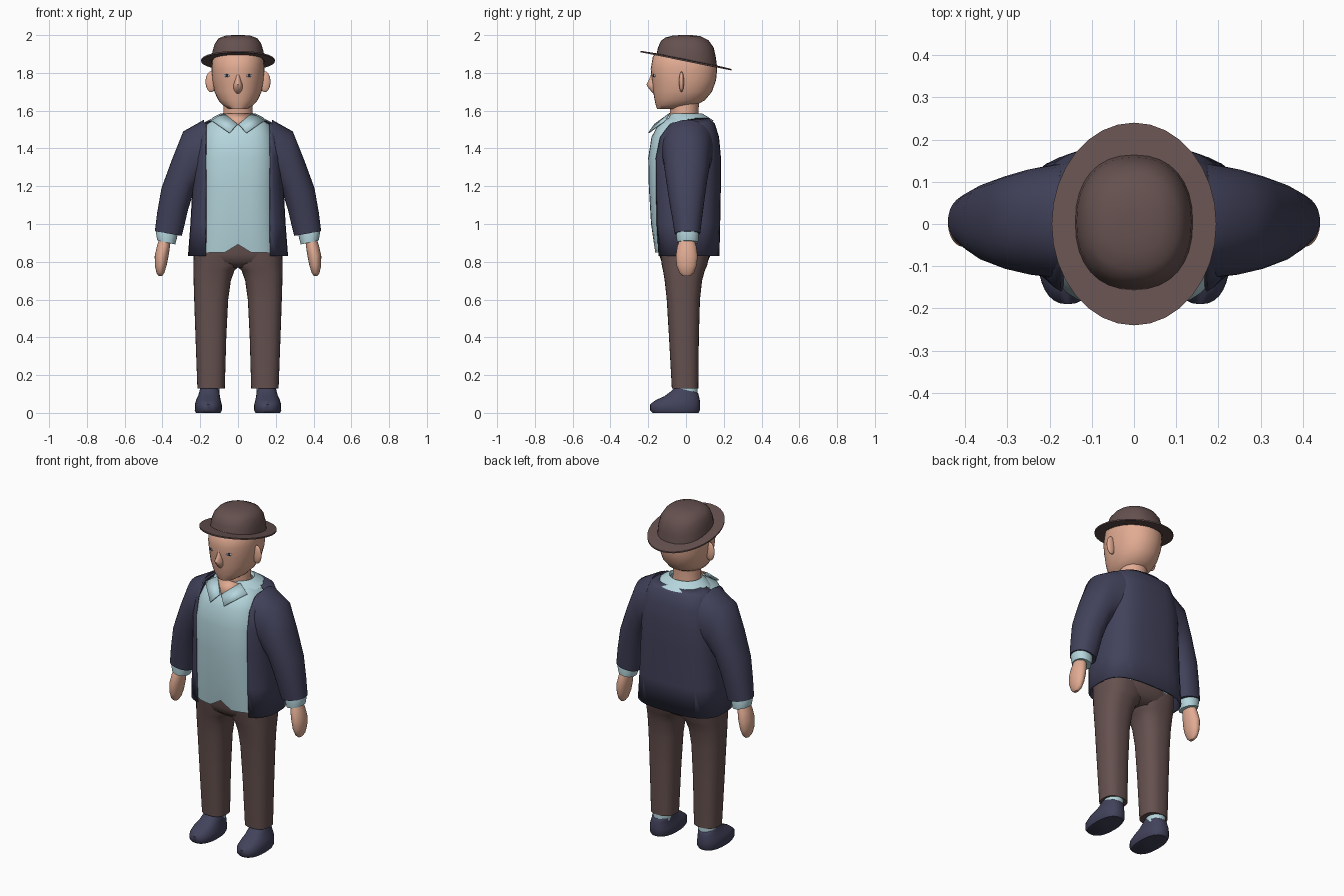
import bpy, bmesh, math
from mathutils import Matrix


def material(name, r, g, b):
    m = bpy.data.materials.new(name)
    m.diffuse_color = (r, g, b, 1)
    return m


NAVY = material("navy_cloth", 0.054, 0.054, 0.105)
BROWN = material("brown_cloth", 0.13, 0.082, 0.078)
SHIRT = material("pale_blue_cloth", 0.46, 0.67, 0.72)
SKIN = material("skin", 0.76, 0.41, 0.29)
DARK = material("dark_eye", 0.02, 0.03, 0.06)
WHITE = material("eye_white", 0.6, 0.6, 0.62)


def finish(name, bm, mat, mirror=False, thick=0, angle=50):
    """Turn a bmesh into a smooth object, optionally mirrored and thickened."""
    bmesh.ops.recalc_face_normals(bm, faces=bm.faces)
    me = bpy.data.meshes.new(name)
    bm.to_mesh(me)
    bm.free()
    me.materials.append(mat)
    me.polygons.foreach_set("use_smooth", [True] * len(me.polygons))
    me.set_sharp_from_angle(angle=math.radians(angle))
    ob = bpy.data.objects.new(name, me)
    bpy.context.collection.objects.link(ob)
    if thick:
        s = ob.modifiers.new("thickness", 'SOLIDIFY')
        s.thickness, s.offset = thick, 0
    if mirror:
        ob.modifiers.new("mirror", 'MIRROR').use_clip = False
    return ob


def sym(hx, z, y0, y1, ty=0):
    """Ring centred on x = 0; ty tilts it from front to back."""
    return (-hx, z, hx, z, y0, y1, ty)


def loft(rings, p=2.0, n=32, caps=True):
    """Skin superellipse rings (xa, za, xb, zb, y0, y1, tilt)."""
    bm = bmesh.new()
    loops = []
    for xa, za, xb, zb, y0, y1, *ty in rings:
        ty = ty[0] if ty else 0
        loop = []
        for i in range(n):
            c, s = math.cos(2 * math.pi * i / n), math.sin(2 * math.pi * i / n)
            u = math.copysign(abs(c) ** (2 / p), c)
            v = math.copysign(abs(s) ** (2 / p), s)
            t = (1 + u) / 2
            y = (y0 + y1) / 2 + (y1 - y0) / 2 * v
            loop.append(bm.verts.new((xa + (xb - xa) * t, y, za + (zb - za) * t + ty * y)))
        loops.append(loop)
    for a, b in zip(loops, loops[1:]):
        for i in range(n):
            j = (i + 1) % n
            bm.faces.new((a[i], a[j], b[j], b[i]))
    if caps:
        bm.faces.new(loops[0])
        bm.faces.new(loops[-1])
    return bm


def plate(name, pts, mat, mirror=False):
    bm = bmesh.new()
    bm.faces.new([bm.verts.new(q) for q in pts])
    finish(name, bm, mat, mirror, 0.006)


def blob(name, centre, radii, mat, yaw=0):
    bm = bmesh.new()
    bmesh.ops.create_uvsphere(bm, u_segments=20, v_segments=12, radius=1)
    m = (Matrix.Translation(centre) @ Matrix.Rotation(math.radians(yaw), 4, 'Z')
         @ Matrix.Diagonal((*radii, 1)))
    bmesh.ops.transform(bm, matrix=m, verts=bm.verts)
    finish(name, bm, mat, True)


# Hat: domed crown and tilted oval brim
finish("hat_crown", loft([
    sym(.14, 1.86, -.158, .165, -.2), sym(.136, 1.91, -.148, .158, -.17),
    sym(.124, 1.953, -.133, .146, -.12), sym(.105, 1.981, -.108, .118, -.06),
    sym(.07, 1.996, -.07, .075, -.02), sym(.03, 2.0, -.03, .03)], 2.3), BROWN)
finish("hat_brim", loft([
    sym(.12, 1.863, -.14, .14, -.2), sym(.195, 1.861, -.24, .24, -.2),
    sym(.195, 1.869, -.24, .24, -.2), sym(.12, 1.873, -.14, .14, -.2)]), BROWN)

# Head, nose, ears, eyes
finish("head", loft([
    sym(.05, 1.61, -.153, -.02), sym(.082, 1.63, -.16, .055), sym(.104, 1.655, -.166, .1),
    sym(.125, 1.70, -.174, .137), sym(.136, 1.76, -.18, .159), sym(.14, 1.82, -.187, .165),
    sym(.135, 1.88, -.175, .155, -.05), sym(.11, 1.92, -.12, .12, -.1)], 2.15), SKIN)
finish("nose", loft([
    sym(.015, 1.692, -.175, -.14), sym(.024, 1.715, -.195, -.14), sym(.024, 1.738, -.21, -.14),
    sym(.015, 1.765, -.196, -.14), sym(.01, 1.795, -.184, -.14)], n=16), SKIN)
blob("ears", (.142, -.024, 1.753), (.03, .013, .055), SKIN)
blob("eye_whites", (.06, -.169, 1.785), (.017, .004, .007), WHITE, 22)
blob("eye_pupils", (.06, -.171, 1.786), (.008, .004, .008), DARK, 22)

# Neck and open throat
finish("neck", loft([sym(.085, 1.53, -.08, .07), sym(.078, 1.58, -.085, .065),
                     sym(.075, 1.66, -.085, .07)]), SKIN)
plate("throat", [(-.072, -.088, 1.582), (.072, -.088, 1.582), (0, -.158, 1.525)], SKIN)

# Shirt with notched hem
bm = loft([
    sym(.22, .85, -.165, .14), sym(.21, 1.0, -.185, .145), sym(.205, 1.2, -.197, .145),
    sym(.205, 1.35, -.2, .145), sym(.19, 1.46, -.183, .14), sym(.165, 1.53, -.145, .125),
    sym(.1, 1.565, -.088, .09)], 2.8, caps=False)
for v in bm.verts:
    if v.co.z < .86 and v.co.y < 0 and abs(v.co.x) < .01:
        v.co.z = .892
finish("shirt", bm, SHIRT)

# Shirt collar: sloping band with two points
finish("collar_band", loft([
    sym(.157, 1.545, -.1, .148), sym(.13, 1.566, -.09, .118), sym(.092, 1.585, -.08, .085),
    sym(.086, 1.57, -.075, .075)], caps=False), SHIRT)
plate("collar_points", [(.004, -.165, 1.528), (.045, -.198, 1.482), (.14, -.11, 1.548),
                        (.075, -.085, 1.586)], SHIRT, True)

# Jacket body, cut open down the front
bm = loft([
    sym(.26, .83, -.158, .172), sym(.247, 1.0, -.173, .176), sym(.235, 1.22, -.183, .18),
    sym(.23, 1.35, -.186, .18), sym(.21, 1.46, -.172, .17), sym(.185, 1.53, -.135, .148),
    sym(.13, 1.556, -.1, .12)], 3.0, caps=False)
for x in (-.17, .17):
    bmesh.ops.bisect_plane(bm, geom=bm.verts[:] + bm.edges[:] + bm.faces[:],
                           plane_co=(x, 0, 0), plane_no=(1, 0, 0))
front = [f for f in bm.faces
         if abs(f.calc_center_median().x) < .17 and f.calc_center_median().y < 0]
bmesh.ops.delete(bm, geom=front, context='FACES')
finish("jacket_body", bm, NAVY, thick=.01)

# Sleeves, cuffs, hands
finish("jacket_sleeves", loft([
    (.155, 1.22, .18, 1.552, -.13, .145), (.20, 1.21, .29, 1.49, -.12, .13),
    (.235, 1.17, .35, 1.34, -.108, .115), (.266, 1.07, .405, 1.19, -.09, .098),
    (.282, 1.0, .428, 1.06, -.073, .085), (.298, .937, .44, .962, -.06, .075)], 2.2),
    NAVY, True)
finish("shirt_cuffs", loft([
    (.318, .975, .425, .99, -.048, .06), (.322, .93, .435, .955, -.052, .068),
    (.332, .892, .427, .912, -.047, .064)], 2.2), SHIRT, True)
finish("hands", loft([
    (.355, .93, .415, .93, -.03, .04), (.36, .88, .43, .88, -.047, .055),
    (.368, .83, .441, .83, -.054, .062), (.378, .78, .44, .78, -.05, .056),
    (.39, .742, .432, .742, -.035, .042), (.402, .724, .42, .724, -.015, .022)], n=24),
    SKIN, True)

# Trousers: hips and two legs
finish("trouser_hips", loft([
    sym(.16, .77, -.09, .08), sym(.225, .80, -.13, .115), sym(.235, .84, -.143, .132),
    sym(.225, .93, -.145, .135)], 2.5), BROWN)
finish("trouser_legs", loft([
    (.07, .13, .215, .13, -.075, .065), (.062, .4, .225, .4, -.09, .068),
    (.052, .6, .232, .6, -.102, .074), (.038, .70, .235, .70, -.113, .085),
    (.018, .755, .236, .755, -.122, .1), (-.01, .78, .236, .78, -.128, .112),
    (-.01, .86, .235, .86, -.138, .128)], 2.5), BROWN, True)

# Socks and shoes
finish("socks", loft([(.098, .09, .202, .09, -.05, .062),
                      (.098, .16, .202, .16, -.05, .062)], n=24), SHIRT, True)
finish("shoes", loft([
    (.092, 0, .222, 0, -.178, .066), (.085, .014, .229, .014, -.19, .074),
    (.086, .045, .228, .045, -.19, .075), (.092, .068, .222, .068, -.16, .073),
    (.096, .088, .212, .088, -.115, .069), (.098, .108, .206, .108, -.078, .065, -.1),
    (.102, .122, .202, .122, -.06, .055, -.2)], 2.4), NAVY, True)
